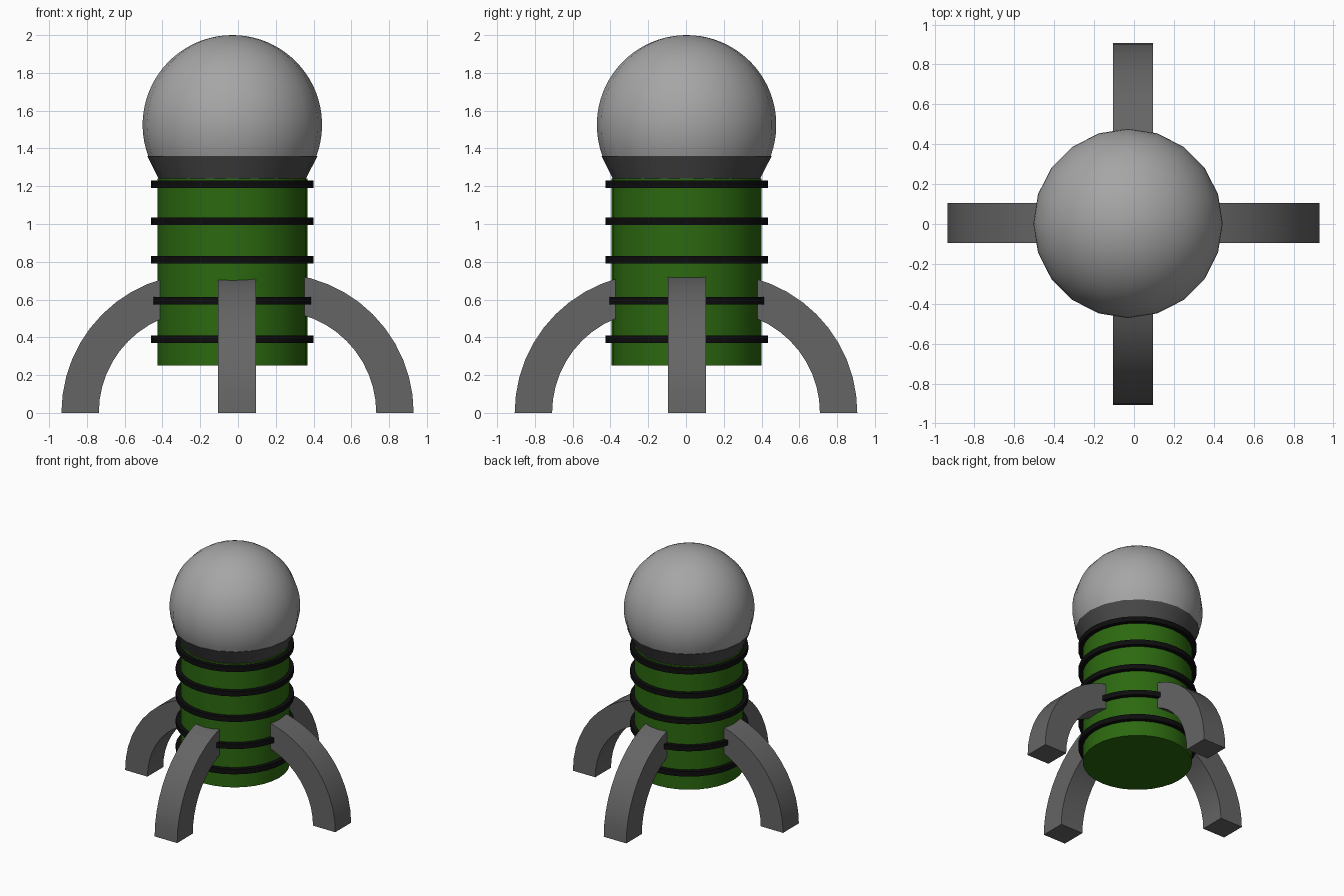
import bpy, bmesh
from math import sin, cos, pi, radians, sqrt, asin

if "Cube" in bpy.data.objects:
    bpy.data.objects.remove(bpy.data.objects["Cube"])

AXIS = (-0.03, 0.003)   # vertical axis shared by body, rings and dome


def material(name, rgb):
    m = bpy.data.materials.new(name)
    m.diffuse_color = (*rgb, 1)
    m.use_nodes = True
    m.node_tree.nodes["Principled BSDF"].inputs["Base Color"].default_value = m.diffuse_color
    return m


GREEN = material("green", (0.025, 0.14, 0.005))
BLACK = material("black", (0.004, 0.004, 0.004))
DARK = material("dark_grey", (0.13, 0.13, 0.13))
COLLAR = material("collar_grey", (0.07, 0.07, 0.07))
LIGHT = material("light_grey", (0.38, 0.38, 0.38))


def finish(bm, name, mat, angle):
    bmesh.ops.remove_doubles(bm, verts=bm.verts, dist=1e-5)
    bmesh.ops.recalc_face_normals(bm, faces=bm.faces)
    me = bpy.data.meshes.new(name)
    bm.to_mesh(me)
    bm.free()
    me.materials.append(mat)
    ob = bpy.data.objects.new(name, me)
    bpy.context.collection.objects.link(ob)
    bpy.ops.object.select_all(action='DESELECT')
    ob.select_set(True)
    bpy.context.view_layer.objects.active = ob
    bpy.ops.object.shade_smooth_by_angle(angle=radians(angle))
    return ob


def lathe(name, profile, sides, mat):
    """Turn a list of (radius, height) points around the body axis."""
    bm = bmesh.new()
    vs = [bm.verts.new((r, 0, z)) for r, z in profile]
    es = [bm.edges.new(p) for p in zip(vs, vs[1:])]
    bmesh.ops.spin(bm, geom=vs + es, cent=(0, 0, 0), axis=(0, 0, 1),
                   angle=2 * pi, steps=sides, use_merge=False)
    ob = finish(bm, name, mat, 35)
    ob.location = (*AXIS, 0)
    return ob


def leg(name, reach, turn, offset, steps=12):
    """Square bar bent in a quarter circle, its upper end buried in the body."""
    r_out, r_in, half = 0.738, 0.54, 0.1
    bm = bmesh.new()
    cx = reach - r_out
    section = [bm.verts.new((cx + r, y, 0)) for r, y in
               ((r_in, -half), (r_out, -half), (r_out, half), (r_in, half))]
    foot = bm.faces.new(section)
    bmesh.ops.spin(bm, geom=[foot], cent=(cx, 0, 0), axis=(0, -1, 0),
                   angle=pi / 2, steps=steps)
    # the foot face is kept as the sole
    if not any(all(abs(v.co.z) < 1e-6 for v in f.verts) for f in bm.faces):
        bm.faces.new(section)
    ob = finish(bm, name, DARK, 30)
    ob.rotation_euler.z = turn
    ob.location = (*offset, 0)


# Body
lathe("body", [(0, 0.25), (0.397, 0.25), (0.397, 1.24), (0, 1.24)], 32, GREEN)

# Hoops around the body
for i, z in enumerate((0.39, 0.593, 0.81, 1.015, 1.21)):
    lathe(f"hoop_{i + 1}", [(0.39, z - 0.02), (0.43, z - 0.02), (0.43, z + 0.02),
                            (0.39, z + 0.02), (0.39, z - 0.02)], 32, BLACK)

# Flared collar under the dome
R, ZC, Z_RIM = 0.475, 1.525, 1.36
rim = sqrt(R * R - (ZC - Z_RIM) ** 2)
lathe("collar", [(0, 1.24), (0.39, 1.24), (rim + 0.005, Z_RIM), (0, Z_RIM)], 20, COLLAR)

# Dome: sphere cut off at the collar rim
start = asin((Z_RIM - ZC) / R)
N = 24
dome = [(R * cos(a), ZC + R * sin(a))
        for a in (start + (pi / 2 - start) * i / N for i in range(N))]
lathe("dome", dome + [(0, ZC + R)], 20, LIGHT)

# Four legs
leg("right_leg", 0.93, 0, (0, 0.005))
leg("back_leg", 0.907, pi / 2, (-0.005, 0))
leg("left_leg", 0.935, pi, (0, 0.005))
leg("front_leg", 0.907, -pi / 2, (-0.005, 0))
